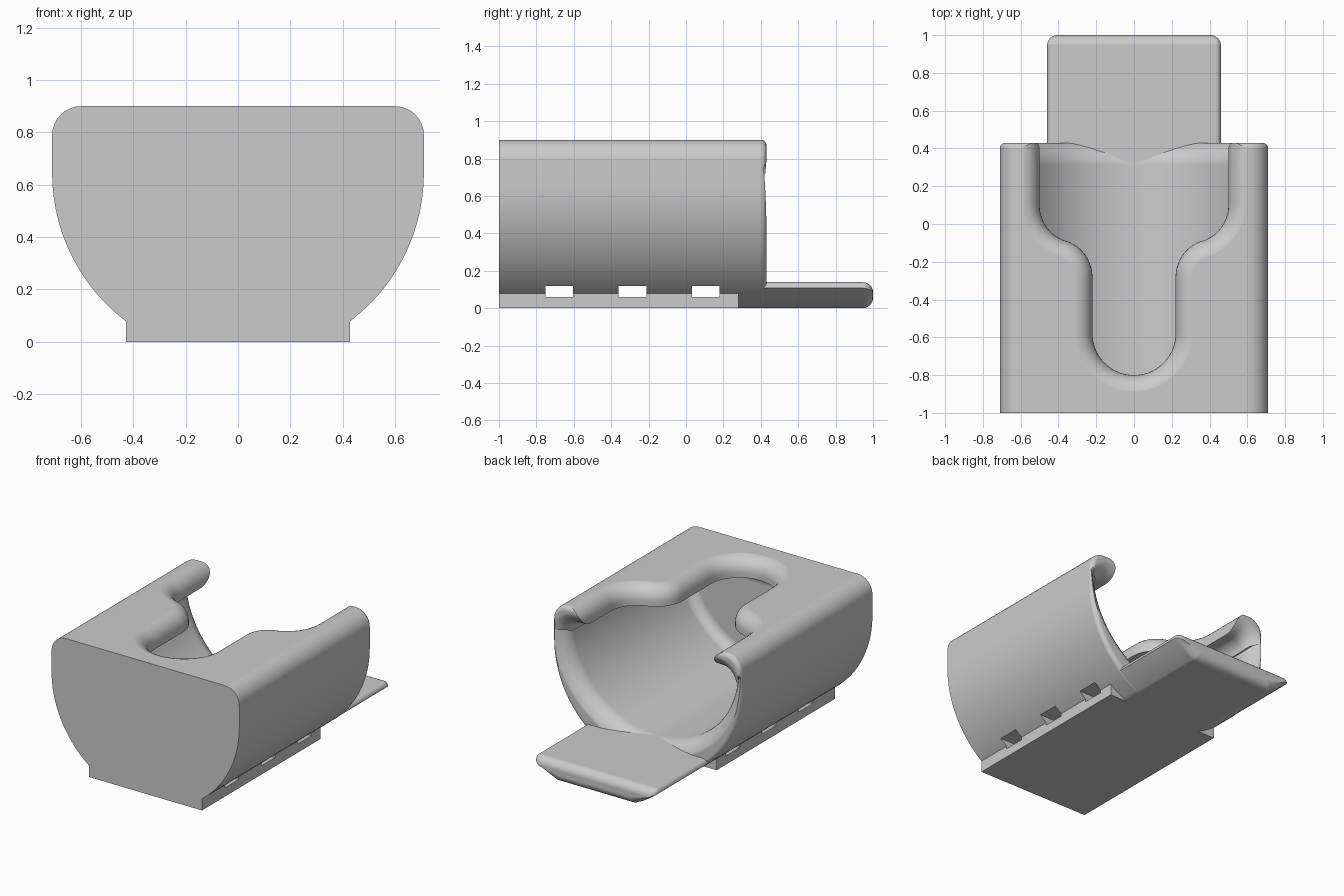
import bpy, bmesh
from math import sin, cos, pi, radians
from mathutils import Vector

if "Cube" in bpy.data.objects:
    bpy.data.objects.remove(bpy.data.objects["Cube"])

grey = bpy.data.materials.new("light grey plastic")
grey.use_nodes = True
colour = (0.6, 0.6, 0.6, 1)
grey.diffuse_color = colour
grey.node_tree.nodes["Principled BSDF"].inputs["Base Color"].default_value = colour


def arc(cx, cy, r, a0, a1, n):
    """Points on an arc, angles in degrees."""
    return [Vector((cx + r * cos(radians(a0 + (a1 - a0) * i / n)),
                    cy + r * sin(radians(a0 + (a1 - a0) * i / n)))) for i in range(n + 1)]


def mirrored(half):
    """Close a half outline (x >= 0, counter-clockwise) across x = 0."""
    return half + [Vector((-p.x, p.y)) for p in reversed(half) if p.x > 1e-5]


def offset(loop, d):
    """Move a counter-clockwise outline outward by d."""
    out = []
    for i, p in enumerate(loop):
        a = (p - loop[i - 1]).normalized()
        b = (loop[(i + 1) % len(loop)] - p).normalized()
        na, nb = Vector((a.y, -a.x)), Vector((b.y, -b.x))
        n = (na + nb).normalized()
        out.append(p + n * d / n.dot(na))
    return out


def along_y(loop, y):
    return [(p.x, y, p.y) for p in loop]


def along_z(loop, z):
    return [(p.x, p.y, z) for p in loop]


def loft(name, rings):
    """Skin a stack of matching rings and cap both ends."""
    bm = bmesh.new()
    rows = [[bm.verts.new(c) for c in ring] for ring in rings]
    n = len(rows[0])
    for a, b in zip(rows, rows[1:]):
        for i in range(n):
            bm.faces.new((a[i], a[(i + 1) % n], b[(i + 1) % n], b[i]))
    bm.faces.new(rows[0])
    bm.faces.new(rows[-1])
    bmesh.ops.recalc_face_normals(bm, faces=bm.faces)
    mesh = bpy.data.meshes.new(name)
    bm.to_mesh(mesh)
    bm.free()
    obj = bpy.data.objects.new(name, mesh)
    bpy.context.collection.objects.link(obj)
    mesh.materials.append(grey)
    return obj


def box(name, hx, y0, y1, z0, z1):
    loop = [Vector(c) for c in ((-hx, z0), (hx, z0), (hx, z1), (-hx, z1))]
    return loft(name, [along_y(loop, y0), along_y(loop, y1)])


def activate(obj):
    bpy.ops.object.select_all(action='DESELECT')
    obj.select_set(True)
    bpy.context.view_layer.objects.active = obj


def cut(obj, cutters):
    activate(obj)
    for c in cutters:
        mod = obj.modifiers.new("cut", 'BOOLEAN')
        mod.operation, mod.solver, mod.object = 'DIFFERENCE', 'EXACT', c
        bpy.ops.object.modifier_apply(modifier=mod.name)


def smooth(obj):
    activate(obj)
    bpy.ops.object.shade_smooth_by_angle(angle=radians(32))
    obj.modifiers.new("even shading", 'WEIGHTED_NORMAL').keep_sharp = True


quarter = [i * pi / 16 for i in range(9)]

# Body: flat top, rounded shoulders, round underside, softened back rim
section = mirrored(arc(0, 0.645, 0.71, -65.3, 0, 24) + arc(0.6, 0.79, 0.11, 0, 90, 8))
rim = 0.03
body = loft("holder_body", [along_y(section, -1)] +
            [along_y(offset(section, rim * (cos(t) - 1)), 0.43 - rim + rim * sin(t)) for t in quarter])

# Bore: round floor, low ceiling, rounded blind end and flared mouth
bore_section = mirrored(arc(0, 0.78, 0.64, -90, -8, 28) + arc(0.544, 0.69, 0.08, 0, 90, 8))
end, flare = 0.07, 0.125
rings = [along_y(offset(bore_section, end * (sin(t) - 1)), -0.88 + end * (1 - cos(t))) for t in quarter]
rings += [along_y(offset(bore_section, flare * (1 - cos(t))), 0.435 - flare + flare * sin(t)) for t in quarter]
rings.append(along_y(offset(bore_section, flare), 0.6))
bore = loft("bore_cutter", rings)

# Keyhole opening in the roof with a rolled upper edge
outline = mirrored(arc(0, -0.58, 0.22, -90, 0, 14) + arc(0.42, -0.28, 0.2, 180, 107.5, 10)
                   + arc(0.3, 0.1, 0.2, -72.5, 0, 10)[1:] + [Vector((0.5, 0.6))])
roll = 0.1
rings = [along_z(outline, 0.5)]
rings += [along_z(offset(outline, roll * (1 - cos(t))), 0.801 + roll * sin(t)) for t in quarter]
rings.append(along_z(offset(outline, roll), 1.0))
opening = loft("opening_cutter", rings)

# Foot plate under the body
foot = box("foot_plate", 0.428, -1, 0.28, 0, 0.078)

# Strap slots running sideways through body and foot
slots = [box("slot_cutter", 1, y, y + 0.148, 0.06, 0.118) for y in (-0.752, -0.36, 0.032)]
cut(body, [bore, opening] + slots)
cut(foot, slots)
for c in [bore, opening] + slots:
    bpy.data.objects.remove(c)

# Tongue behind the mouth, with a curved underside and rounded tip
tongue_section = mirrored(arc(0, 0.645, 0.708, -65.6, -49.5, 8) + arc(0.43, 0.109, 0.03, 0, 90, 6))
tip, half = 0.055, 0.07


def tongue_ring(t):
    inset = tip * (1 - cos(t))
    return [(p.x * (1 - inset / 0.46), 1 - tip + tip * sin(t), half + (p.y - half) * (1 - inset / half))
            for p in tongue_section]


tongue = loft("tongue", [along_y(tongue_section, 0.26)] + [tongue_ring(t) for t in quarter])

for part in (body, foot, tongue):
    smooth(part)
